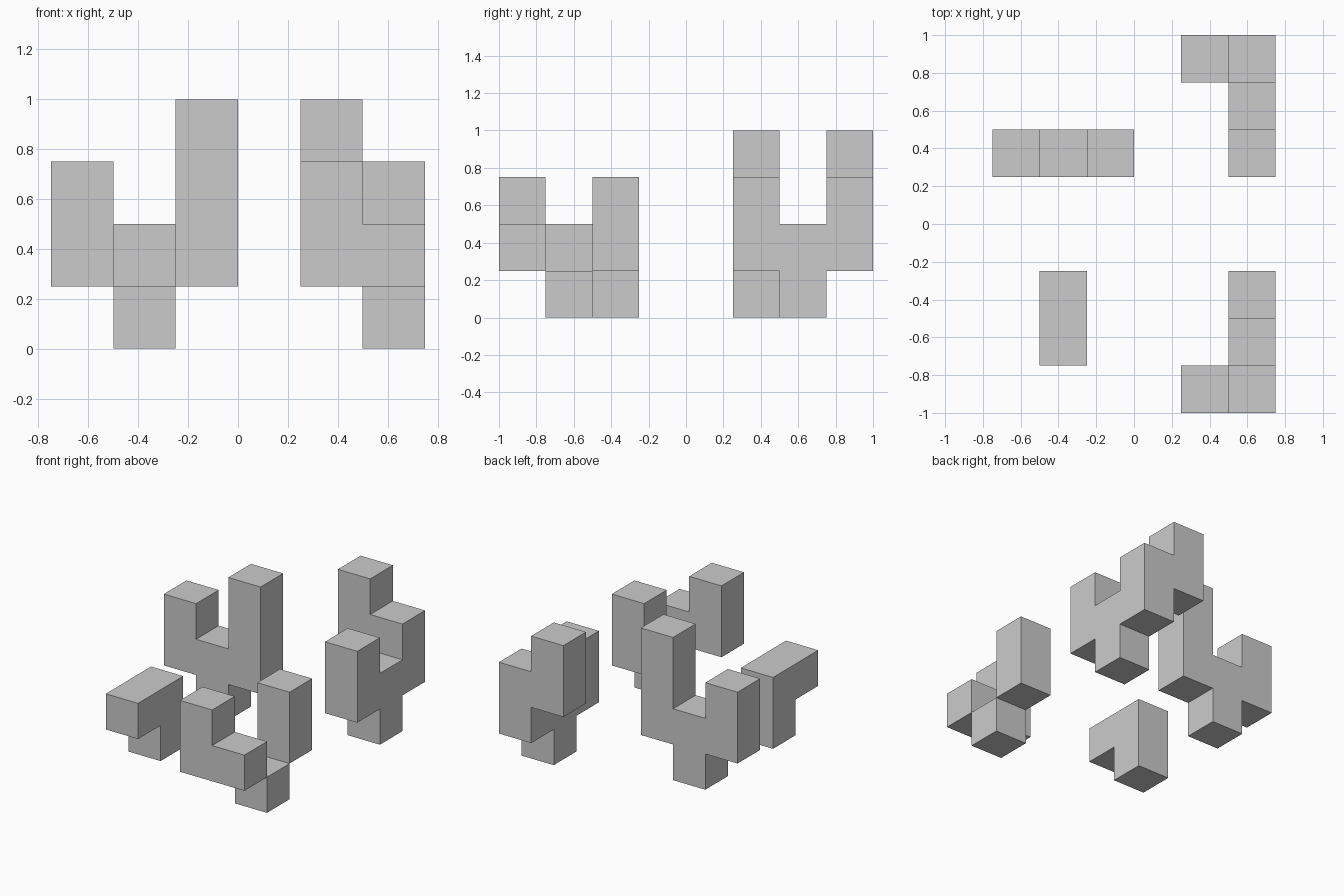
import bpy, bmesh
from mathutils import Vector

if "Cube" in bpy.data.objects:
    bpy.data.objects.remove(bpy.data.objects["Cube"])

U = 0.25  # grid unit
AXES = [Vector(v) for v in ((1, 0, 0), (0, 1, 0), (0, 0, 1))]


def block_part(name, columns):
    """Closed shell around square columns (x, y, bottom, top), in grid units."""
    cells = {(x, y, z) for x, y, z0, z1 in columns for z in range(z0, z1)}
    bm = bmesh.new()
    for cell in cells:
        centre = Vector(cell) + Vector((0.5, 0.5, 0.5))
        for a in range(3):
            for s in (1, -1):
                n = AXES[a] * s
                if tuple(int(c + d) for c, d in zip(cell, n)) in cells:
                    continue
                u, v = AXES[(a + 1) % 3] * s, AXES[(a + 2) % 3]
                corners = ((-1, -1), (1, -1), (1, 1), (-1, 1))
                bm.faces.new([bm.verts.new((centre + (n + u * p + v * q) / 2) * U)
                              for p, q in corners])
    bmesh.ops.remove_doubles(bm, verts=bm.verts[:], dist=0.001)
    # merge coplanar cell faces into clean flat sides
    bmesh.ops.dissolve_limit(bm, angle_limit=0.01, verts=bm.verts[:], edges=bm.edges[:])
    mesh = bpy.data.meshes.new(name)
    bm.to_mesh(mesh)
    bm.free()
    obj = bpy.data.objects.new(name, mesh)
    bpy.context.collection.objects.link(obj)


# back left: fork with a foot
block_part("back_left_fork", [(-3, 1, 1, 3), (-2, 1, 0, 2), (-1, 1, 1, 4)])
# back right: stepped fork turning a corner
block_part("back_right_fork", [(1, 3, 2, 4), (2, 3, 1, 3), (2, 2, 0, 2), (2, 1, 1, 3)])
# front left: small overhanging hook
block_part("front_left_hook", [(-2, -3, 1, 2), (-2, -2, 0, 2)])
# front right: elbow, foot and post that meet only along edges
block_part("front_right_elbow", [(1, -4, 1, 3), (2, -4, 1, 2)])
block_part("front_right_foot", [(2, -3, 0, 1)])
block_part("front_right_post", [(2, -2, 1, 3)])
